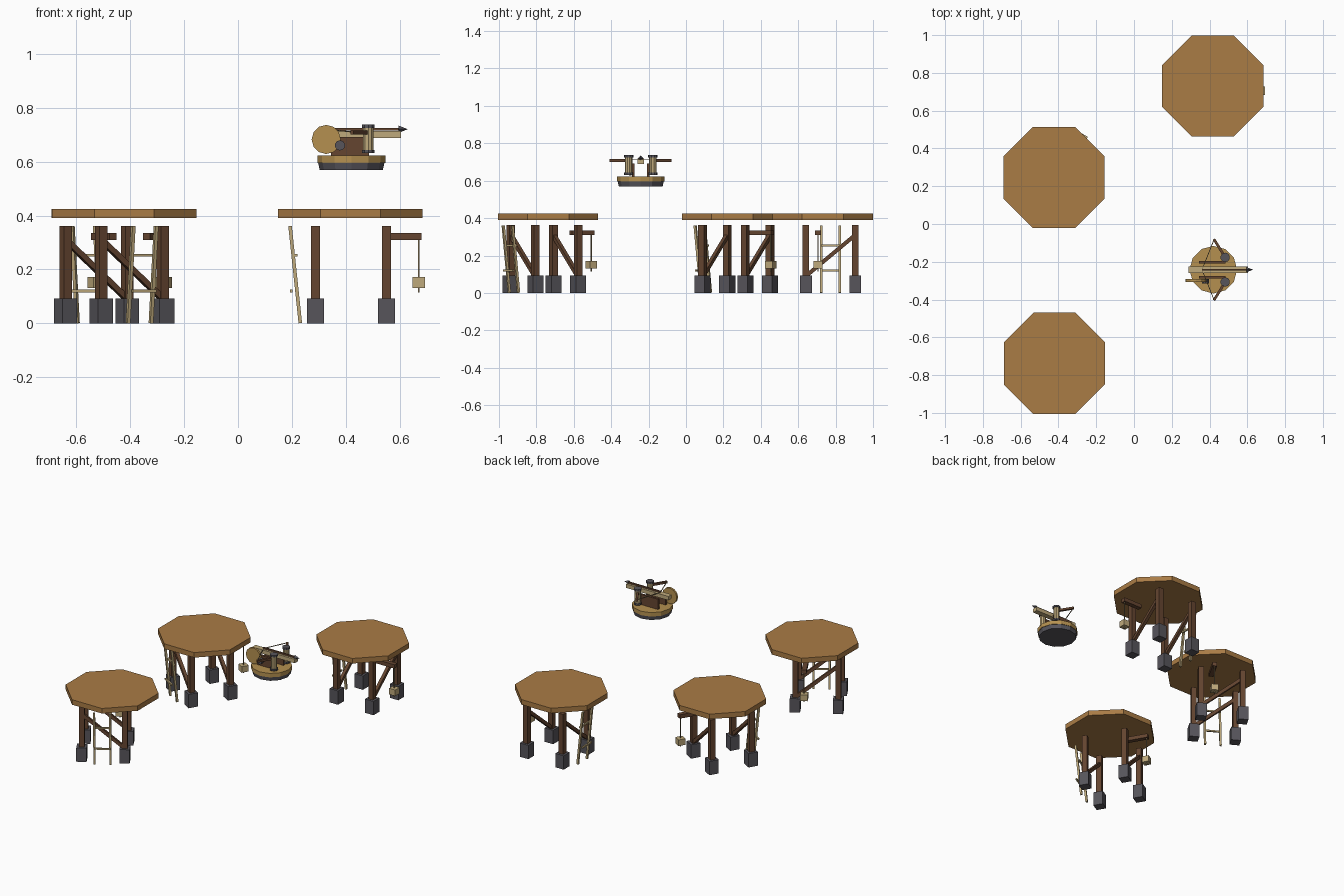
import bpy, bmesh, math
from mathutils import Matrix, Vector

if "Cube" in bpy.data.objects:
    bpy.data.objects.remove(bpy.data.objects["Cube"])


def mat(name, rgb):
    m = bpy.data.materials.new(name)
    m.diffuse_color = (*rgb, 1)
    m.use_nodes = True
    m.node_tree.nodes["Principled BSDF"].inputs["Base Color"].default_value = m.diffuse_color
    return m


DECK = mat("deck_wood", (0.40, 0.20, 0.06))
BROWN = mat("dark_wood", (0.13, 0.06, 0.03))
TAN = mat("pale_wood", (0.52, 0.40, 0.20))
GOLD = mat("golden_wood", (0.46, 0.28, 0.08))
GREY = mat("stone", (0.095, 0.09, 0.105))
ROPE = mat("rope", (0.28, 0.21, 0.11))


def make(name, bm, m, frame):
    me = bpy.data.meshes.new(name)
    bm.to_mesh(me)
    bm.free()
    me.materials.append(m)
    ob = bpy.data.objects.new(name, me)
    ob.matrix_world = frame
    bpy.context.collection.objects.link(ob)
    return ob


def box(name, size, loc, m, frame):
    bm = bmesh.new()
    bmesh.ops.create_cube(bm, size=1, matrix=Matrix.Translation(loc) @ Matrix.Diagonal((*size, 1)))
    return make(name, bm, m, frame)


def beam(name, p, q, w, m, frame):
    p, q = Vector(p), Vector(q)
    d = q - p
    rot = d.to_track_quat('Z', 'Y').to_matrix().to_4x4()
    bm = bmesh.new()
    bmesh.ops.create_cube(bm, size=1, matrix=Matrix.Translation((p + q) / 2) @ rot
                          @ Matrix.Diagonal((w, w, d.length, 1)))
    return make(name, bm, m, frame)


def drum(name, r1, r2, h, loc, m, frame, sides=12, axis='Z', turn=0):
    rot = Matrix.Identity(4)
    if axis != 'Z':
        rot = Matrix.Rotation(math.pi / 2, 4, 'X' if axis == 'Y' else 'Y')
    bm = bmesh.new()
    bmesh.ops.create_cone(bm, cap_ends=True, segments=sides, radius1=r1, radius2=r2, depth=h,
                          matrix=Matrix.Translation(loc) @ rot @ Matrix.Rotation(turn, 4, 'Z'))
    return make(name, bm, m, frame)


def tower(tag, x, y, angle):
    turn = Matrix.Rotation(math.radians(angle), 4, 'Z')
    f = Matrix.Translation((x, y, 0)) @ turn
    # octagonal deck stays square to the axes
    off = turn @ Vector((-0.002, -0.042, 0))
    drum(tag + "_deck", 0.29, 0.29, 0.034, (x + off.x, y + off.y, 0.407), DECK,
         Matrix.Identity(4), 8, turn=math.pi / 8)
    # legs on stone footings, with a diagonal brace on each side
    for sx in (-1, 1):
        for sy in (-1, 1):
            box(tag + "_footing", (0.063, 0.063, 0.093), (sx * .132, sy * .132, .0465), GREY, f)
            box(tag + "_leg", (0.034, 0.034, 0.27), (sx * .132, sy * .132, .227), BROWN, f)
        beam(tag + "_brace", (sx * .132, -.132, .09), (sx * .132, .132, .31), 0.021, BROWN, f)
    # ladder
    for sy in (-1, 1):
        beam(tag + "_ladder_rail", (-.188, sy * .049, 0.001), (-.226, sy * .049, .361), 0.013, TAN, f)
    for rx, rz in ((-.221, .12), (-.204, .253)):
        box(tag + "_ladder_rung", (0.01, 0.1, 0.01), (rx, 0, rz), TAN, f)
    # hoist
    box(tag + "_hoist_arm", (0.138, 0.03, 0.026), (.193, -.067, .322), BROWN, f)
    box(tag + "_hoist_rope", (0.006, 0.006, 0.2), (.251, -.067, .215), ROPE, f)
    box(tag + "_hoist_crate", (0.046, 0.046, 0.041), (.251, -.067, .151), TAN, f)


tower("left_back", -.459, .269, 60)
tower("left_front", -.459, -.757, 120)
tower("right_back", .419, .773, 0)

# bolt thrower, pointing to +x
B = Matrix.Translation((.42, -.242, 0))
drum("turntable_base", .117, .123, .028, (0, 0, .582), GREY, B)
drum("turntable", .126, .126, .027, (0, 0, .6085), GOLD, B)
for s in (-1, 1):
    # cheek plates, torsion drums and bow arms
    box("cheek_plate", (0.14, 0.014, 0.07), (-.005, s * .04, .656), BROWN, B)
    drum("torsion_drum", .02, .02, .1, (.063, s * .065, .684), TAN, B, 10)
    for z in (.637, .731):
        drum("drum_cap", .025, .025, .012, (.063, s * .065, z), GREY, B, 10)
    beam("bow_arm", (.063, s * .065, .708), (.003, s * .162, .708), .014, BROWN, B)
    beam("bow_string", (.003, s * .158, .71), (-.06, 0, .716), .004, ROPE, B)
box("stock", (0.316, 0.035, 0.026), (.026, 0, .701), TAN, B)
# bolt
box("bolt_shaft", (0.24, 0.01, 0.01), (.06, 0, .72), BROWN, B)
drum("bolt_tip", .014, 0, .035, (.192, 0, .72), GREY, B, 4, 'X')
# winding wheel and hub
drum("winding_wheel", .054, .054, .014, (-.093, -.057, .682), GOLD, B, 12, 'Y')
drum("wheel_hub", .019, .019, .024, (-.042, -.06, .66), GREY, B, 10, 'Y')
